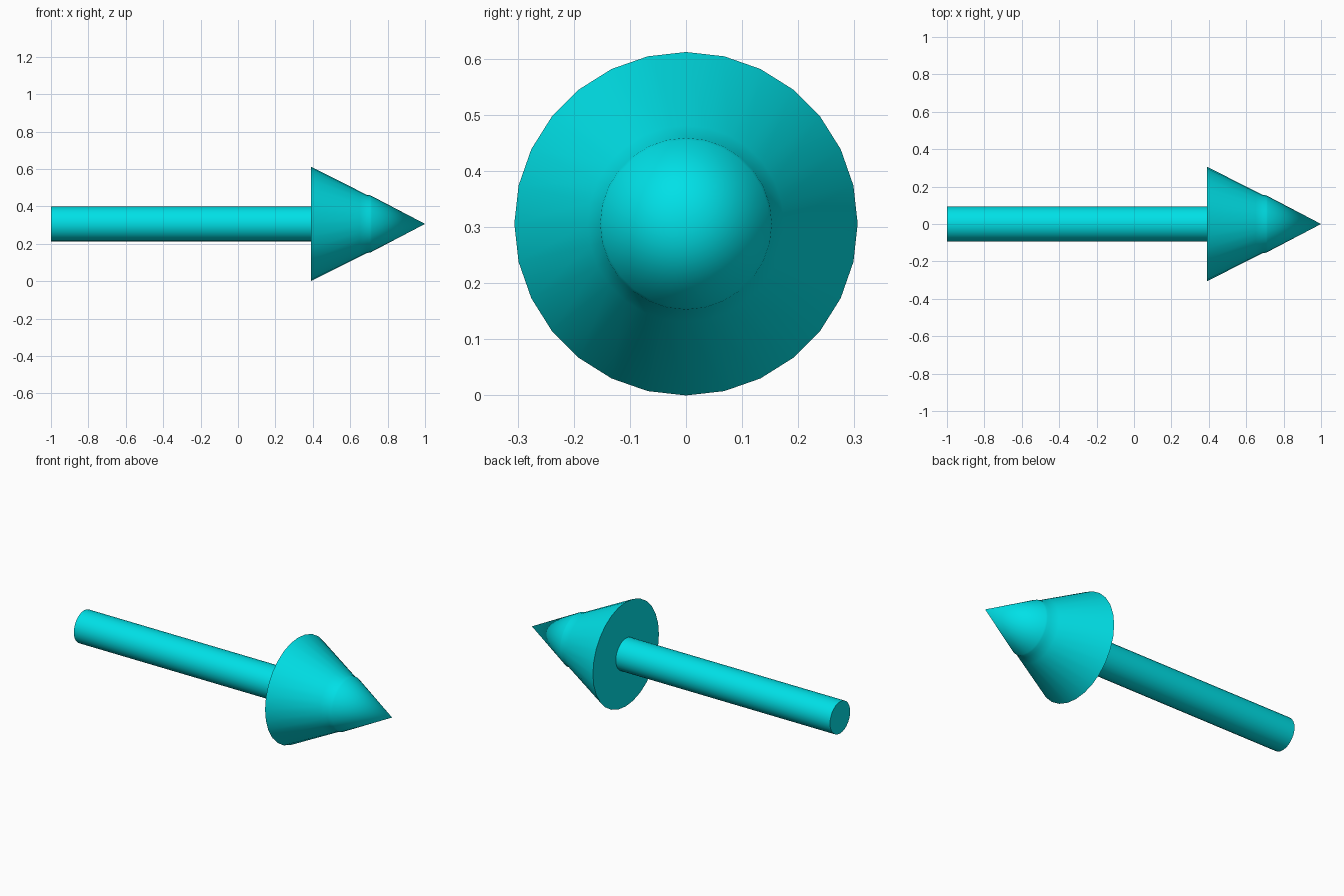
import bpy, bmesh, math

if "Cube" in bpy.data.objects:
    bpy.data.objects.remove(bpy.data.objects["Cube"])

SIDES = 28
AXIS_Z = 0.306

mat = bpy.data.materials.new("cyan")
mat.diffuse_color = (0.0, 0.75, 0.8, 1)
mat.use_nodes = True
mat.node_tree.nodes["Principled BSDF"].inputs["Base Color"].default_value = mat.diffuse_color


def lathe(name, profile):
    """Turn an (x, radius) profile around the arrow's long axis."""
    bm = bmesh.new()
    rings = []
    for x, r in profile:
        if r == 0:
            rings.append([bm.verts.new((x, 0, AXIS_Z))] * SIDES)
            continue
        ring = []
        for i in range(SIDES):
            a = 2 * math.pi * i / SIDES
            ring.append(bm.verts.new((x, r * math.sin(a), AXIS_Z + r * math.cos(a))))
        rings.append(ring)
    for a, b in zip(rings, rings[1:]):
        for i in range(SIDES):
            j = (i + 1) % SIDES
            corners = dict.fromkeys((a[i], a[j], b[j], b[i]))
            bm.faces.new(list(corners))
    # Flat end caps
    for ring in (rings[0], rings[-1]):
        if ring[0] is not ring[1]:
            bm.faces.new(ring)
    bmesh.ops.recalc_face_normals(bm, faces=bm.faces)
    mesh = bpy.data.meshes.new(name)
    bm.to_mesh(mesh)
    bm.free()
    mesh.materials.append(mat)
    obj = bpy.data.objects.new(name, mesh)
    bpy.context.collection.objects.link(obj)
    bpy.ops.object.select_all(action='DESELECT')
    obj.select_set(True)
    bpy.context.view_layer.objects.active = obj
    bpy.ops.object.shade_smooth_by_angle(angle=math.radians(35))
    return obj


# Straight round shaft
lathe("arrow_shaft", [(-1, 0.0935), (0.39, 0.0935)])

# Conical head with a faint collar halfway to the tip
lathe("arrow_head", [(0.39, 0.306), (0.65, 0.175), (0.689, 0.1555),
                     (0.707, 0.153), (0.715, 0.149), (1, 0)])
